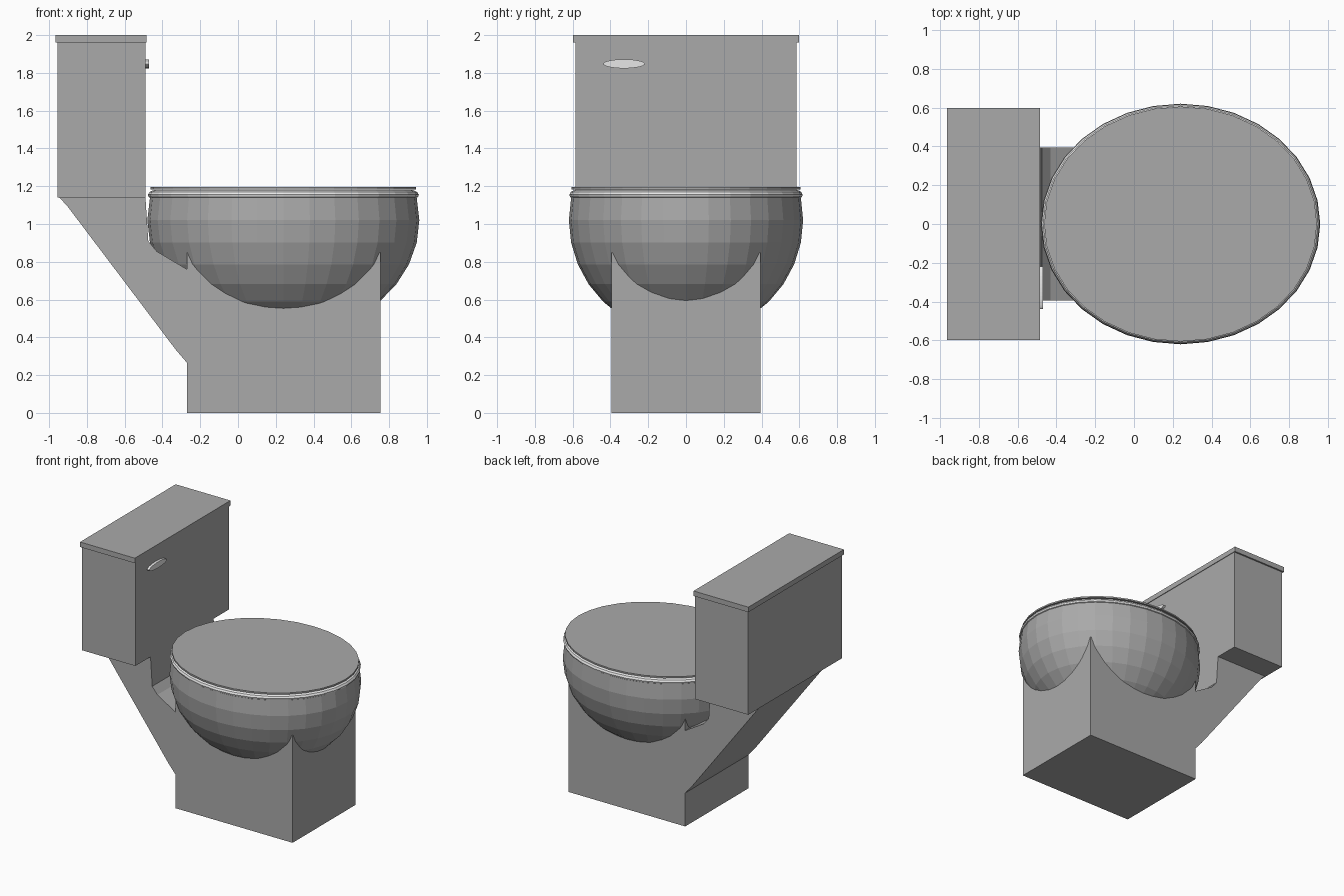
import bpy, bmesh, math
from mathutils import Matrix

if "Cube" in bpy.data.objects:
    bpy.data.objects.remove(bpy.data.objects["Cube"])


def material(name, v):
    m = bpy.data.materials.new(name)
    m.diffuse_color = (v, v, v, 1)
    m.use_nodes = True
    m.node_tree.nodes["Principled BSDF"].inputs["Base Color"].default_value = m.diffuse_color
    return m


grey = material("grey ceramic", 0.40)
white = material("white plastic", 0.80)
CX, RATIO = 0.24, 0.62 / 0.72   # bowl centre and oval proportion


def finish(name, bm, mat):
    bmesh.ops.recalc_face_normals(bm, faces=bm.faces)
    me = bpy.data.meshes.new(name)
    bm.to_mesh(me)
    bm.free()
    me.materials.append(mat)
    ob = bpy.data.objects.new(name, me)
    bpy.context.collection.objects.link(ob)
    return ob


def box(name, x0, x1, hy, z0, z1, mat):
    extrude(name, [(x0, z0), (x1, z0), (x1, z1), (x0, z1)], hy, mat)


def extrude(name, profile, hy, mat):
    """Side profile (x, z) extruded across y."""
    bm = bmesh.new()
    f = bm.faces.new([bm.verts.new((x, -hy, z)) for x, z in profile])
    g = bmesh.ops.extrude_face_region(bm, geom=[f])["geom"]
    for v in g:
        if isinstance(v, bmesh.types.BMVert):
            v.co.y = hy
    finish(name, bm, mat)


def oval_lathe(name, profile, mat, n=32, closed=False):
    """Profile (radius, z) turned round the bowl axis into an oval."""
    bm = bmesh.new()
    rings = [[bm.verts.new((CX + r * math.cos(2 * math.pi * i / n),
                            RATIO * r * math.sin(2 * math.pi * i / n), z))
              for i in range(n)] for r, z in profile]
    pairs = list(zip(rings, rings[1:]))
    if closed:
        pairs.append((rings[-1], rings[0]))
    for a, b in pairs:
        for i in range(n):
            j = (i + 1) % n
            bm.faces.new((a[i], a[j], b[j], b[i]))
    if not closed:
        bm.faces.new(rings[0])
        bm.faces.new(rings[-1])
    finish(name, bm, mat)


# cistern and its lid
box("tank", -0.955, -0.49, 0.585, 1.14, 1.96, grey)
box("tank_lid", -0.965, -0.485, 0.598, 1.96, 2.0, grey)

# pedestal with the sloping neck that carries the tank
extrude("pedestal", [(-0.27, 0), (0.755, 0), (0.755, 0.85), (-0.27, 0.85),
                     (-0.27, 0.76), (-0.43, 0.855), (-0.475, 0.91),
                     (-0.49, 1.14), (-0.945, 1.14), (-0.90, 1.09),
                     (-0.33, 0.335), (-0.27, 0.265)], 0.395, grey)

# faceted bowl: a squashed sphere cut just above its widest ring
step = math.pi / 16
oval_lathe("bowl", [(0.72 * math.cos(k * step), 1.02 + 0.61 * math.sin(k * step))
                    for k in range(-7, 2)], grey)

# seat ring with rounded edge
oval_lathe("seat", [(0.50, 1.135), (0.695, 1.135), (0.713, 1.143), (0.717, 1.155),
                    (0.708, 1.17), (0.685, 1.18), (0.50, 1.18)], white, closed=True)

# flat seat cover
oval_lathe("seat_cover", [(0.703, 1.183), (0.703, 1.195)], grey)

# flush handle: a flattened disc on the tank front
bm = bmesh.new()
bmesh.ops.create_cone(bm, cap_ends=True, segments=32, radius1=1, radius2=1, depth=1,
                      matrix=Matrix.Translation((-0.482, -0.328, 1.848))
                      @ Matrix.Diagonal((0.024, 0.11, 0.024, 1))
                      @ Matrix.Rotation(math.pi / 2, 4, 'Y'))
finish("flush_handle", bm, white)
